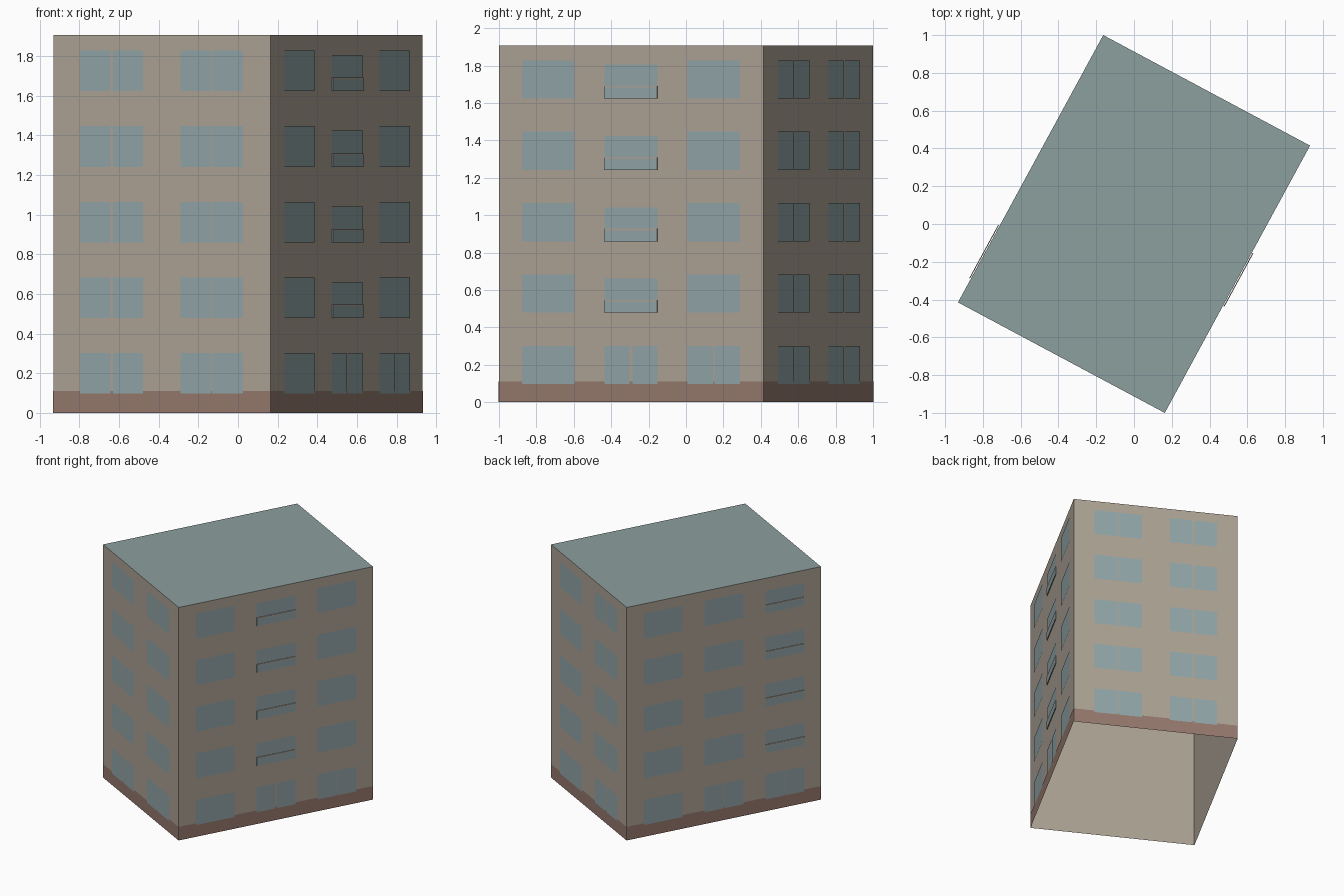
import bpy
import bmesh
from mathutils import Vector

if "Cube" in bpy.data.objects:
    bpy.data.objects.remove(bpy.data.objects["Cube"], do_unlink=True)


def material(name, rgb):
    mat = bpy.data.materials.new(name)
    mat.use_nodes = True
    colour = (*rgb, 1)
    mat.diffuse_color = colour
    shader = mat.node_tree.nodes["Principled BSDF"]
    shader.inputs["Base Color"].default_value = colour
    shader.inputs["Roughness"].default_value = 0.9
    return mat


PLASTER = material("beige_plaster", (0.42, 0.363, 0.302))
BRICK = material("brown_plinth", (0.30, 0.192, 0.152))
GLASS = material("blue_grey_glass", (0.287, 0.375, 0.388))
ROOF = material("green_grey_roof", (0.265, 0.352, 0.342))

# Footprint corners, anticlockwise from the front left
B, C = Vector((0.163, -1, 0)), Vector((0.932, 0.415, 0))
CORNERS = [-C, B, C, -B]
HEIGHT = 1.907
PLINTH = 0.111
STOREYS = 5
STEP = 0.3815
SILL = 0.097


def wall_point(side, along, z, out):
    """Point on a wall: fraction along it, height, distance outwards."""
    a, b = CORNERS[side], CORNERS[(side + 1) % 4]
    d = b - a
    normal = Vector((d.y, -d.x, 0)).normalized()
    return a + d * along + normal * out + Vector((0, 0, z))


def panel(bm, side, f0, f1, z0, z1, out):
    spots = [(f0, z0), (f1, z0), (f1, z1), (f0, z1)]
    return bm.faces.new([bm.verts.new(wall_point(side, f, z, out)) for f, z in spots])


def slab(bm, side, f0, f1, z0, z1, inner, outer):
    back = panel(bm, side, f0, f1, z0, z1, inner)
    front = panel(bm, side, f0, f1, z0, z1, outer)
    bv, fv = list(back.verts), list(front.verts)
    back.normal_flip()
    for i in range(4):
        j = (i + 1) % 4
        bm.faces.new([bv[i], bv[j], fv[j], fv[i]])


def finish(bm, name, *mats):
    mesh = bpy.data.meshes.new(name)
    bm.to_mesh(mesh)
    bm.free()
    for mat in mats:
        mesh.materials.append(mat)
    obj = bpy.data.objects.new(name, mesh)
    bpy.context.collection.objects.link(obj)
    return obj


# Building shell: four walls and a flat roof, open underneath
bm = bmesh.new()
low = [bm.verts.new(c) for c in CORNERS]
high = [bm.verts.new(c + Vector((0, 0, HEIGHT))) for c in CORNERS]
for i in range(4):
    j = (i + 1) % 4
    bm.faces.new([low[i], low[j], high[j], high[i]])
bm.faces.new(high).material_index = 1
finish(bm, "building_shell", PLASTER, ROOF)

# Plinth band around the foot of the walls
bm = bmesh.new()
for side in range(4):
    panel(bm, side, 0, 1, 0, PLINTH, 0.002)
finish(bm, "plinth", BRICK)

# Window columns as fractions along short and long walls
SHORT = [(0.126, 0.415), (0.587, 0.876)]
LONG = [(0.088, 0.287), (0.4, 0.6), (0.713, 0.912)]
WIDE, NARROW = 0.012, 0.005
BALCONY_COLUMN = {1: 1, 3: 2}


def pane_gap(side, column, storey):
    """Width of the plaster post between the two panes of a window."""
    if side == 0:
        return (WIDE, NARROW)[column]
    if side == 2:
        return (NARROW, WIDE)[column]
    if storey == 0 and column > 0:
        return WIDE if column == 1 and side == 1 else NARROW
    return 0


windows, parapets, rails = bmesh.new(), bmesh.new(), bmesh.new()
for side in range(4):
    for column, (f0, f1) in enumerate(LONG if side % 2 else SHORT):
        for storey in range(STOREYS):
            sill = SILL + STEP * storey
            # Balcony door, thin parapet and handrail
            if storey and BALCONY_COLUMN.get(side) == column:
                panel(windows, side, f0, f1, sill + 0.006, sill + 0.182, 0.004)
                slab(parapets, side, f0, f1, sill, sill + 0.059, 0.004, 0.009)
                slab(rails, side, f0, f1, sill + 0.059, sill + 0.068, 0.004, 0.009)
                continue
            # Plain or two-pane window
            gap = pane_gap(side, column, storey)
            top = sill + 0.205
            if gap:
                mid = (f0 + f1) / 2
                panel(windows, side, f0, mid - gap / 2, sill, top, 0.004)
                panel(windows, side, mid + gap / 2, f1, sill, top, 0.004)
            else:
                panel(windows, side, f0, f1, sill, top, 0.004)
finish(windows, "windows", GLASS)
finish(parapets, "balcony_parapets", GLASS)
finish(rails, "balcony_handrails", PLASTER)
